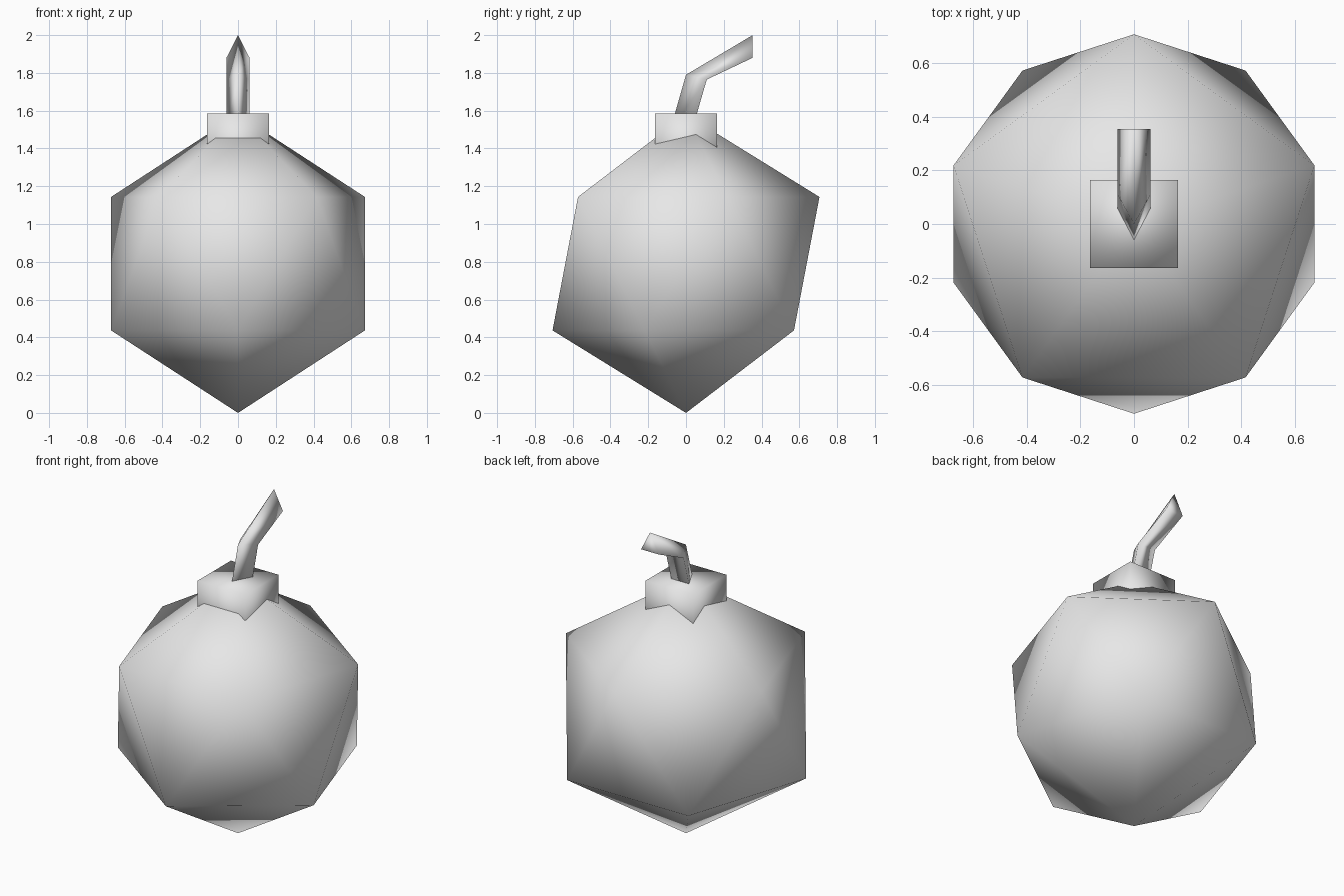
import bpy
import bmesh
from math import radians

cube = bpy.data.objects.get("Cube")
if cube:
    bpy.data.objects.remove(cube, do_unlink=True)

# One plain grey for every part
grey = bpy.data.materials.new("plain_grey")
grey.use_nodes = True
grey.diffuse_color = (0.8, 0.8, 0.8, 1)
grey.node_tree.nodes["Principled BSDF"].inputs["Base Color"].default_value = (0.8, 0.8, 0.8, 1)


def finish(obj, name):
    """Name the part, colour it and shade it smooth across its edges."""
    obj.name = name
    obj.data.name = name
    obj.data.materials.append(grey)
    for poly in obj.data.polygons:
        poly.use_smooth = True


# Body: a coarse twenty-sided ball standing on one point
RADIUS = 0.79
bpy.ops.mesh.primitive_ico_sphere_add(
    subdivisions=1, radius=RADIUS, location=(0, 0, RADIUS), rotation=(0, 0, radians(90)))
finish(bpy.context.object, "round_body")

# Cap: a small cube sunk into the top of the body
CAP = 0.326
bpy.ops.mesh.primitive_cube_add(size=CAP, location=(0, 0, 1.585 - CAP / 2))
finish(bpy.context.object, "square_cap")

# Fuse: a bent three-sided rod; each section is a front ridge and a back pair
HALF_WIDTH = 0.061
sections = [
    ((-0.083, 1.50), (0.033, 1.50)),
    ((0.0, 1.79), (0.11, 1.765)),
    ((0.353, 2.0), (0.353, 1.88)),
]
bm = bmesh.new()
rings = []
for ridge, back in sections:
    points = [(0, *ridge), (HALF_WIDTH, *back), (-HALF_WIDTH, *back)]
    rings.append([bm.verts.new(p) for p in points])
for low, high in zip(rings, rings[1:]):
    for i in range(3):
        j = (i + 1) % 3
        bm.faces.new((low[i], low[j], high[j], high[i]))
bm.faces.new(rings[0])
bm.faces.new(rings[-1])
bmesh.ops.recalc_face_normals(bm, faces=bm.faces)
mesh = bpy.data.meshes.new("bent_fuse")
bm.to_mesh(mesh)
bm.free()
fuse = bpy.data.objects.new("bent_fuse", mesh)
bpy.context.collection.objects.link(fuse)
finish(fuse, "bent_fuse")
